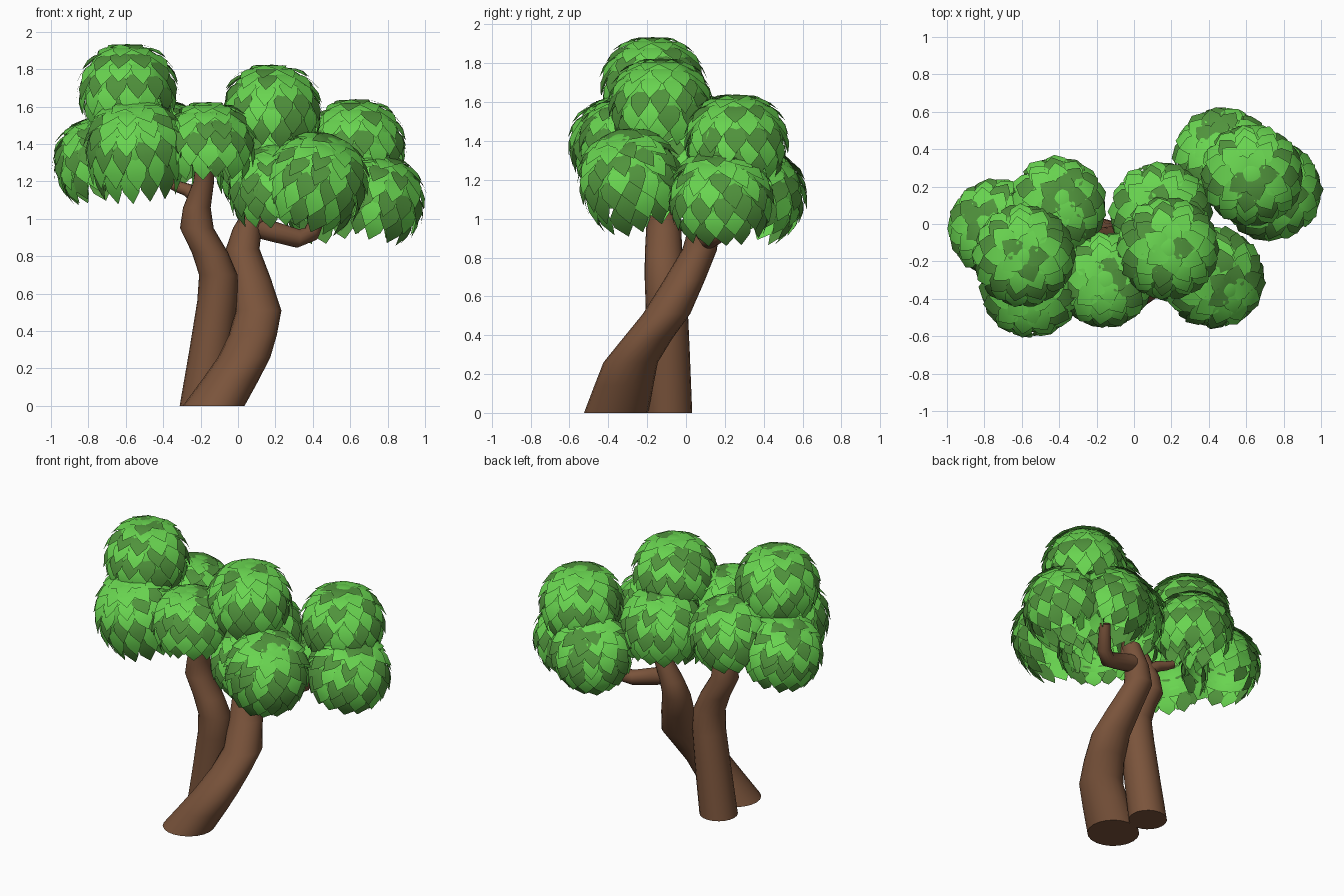
import bpy, bmesh, math, random
from mathutils import Vector, Matrix

random.seed(4)
cube = bpy.data.objects.get("Cube")
if cube:
    bpy.data.objects.remove(cube, do_unlink=True)


def material(name, rgb):
    m = bpy.data.materials.new(name)
    m.use_nodes = True
    m.diffuse_color = (*rgb, 1)
    node = next(n for n in m.node_tree.nodes if n.type == 'BSDF_PRINCIPLED')
    node.inputs["Base Color"].default_value = (*rgb, 1)
    return m


light = material("light green", (0.14, 0.66, 0.08))
dark = material("dark green", (0.08, 0.29, 0.045))
bark = material("bark brown", (0.195, 0.088, 0.044))


def finish(name, bm, mats):
    mesh = bpy.data.meshes.new(name)
    bm.to_mesh(mesh)
    bm.free()
    for m in mats:
        mesh.materials.append(m)
    obj = bpy.data.objects.new(name, mesh)
    bpy.context.collection.objects.link(obj)
    return obj


# Tapered limb through (x, y, z, radius) points; upright limbs use level rings
def limb(name, points, upright, sides=20):
    bm = bmesh.new()
    pos = [Vector(p[:3]) for p in points]
    rings = []
    for i, p in enumerate(points):
        tangent = pos[min(i + 1, len(pos) - 1)] - pos[max(i - 1, 0)]
        if upright:
            tangent = Vector((0, 0, 1))
        turn = Vector((0, 0, 1)).rotation_difference(tangent.normalized())
        ring = []
        for k in range(sides):
            a = math.tau * k / sides
            offset = Vector((math.cos(a), math.sin(a), 0)) * p[3]
            ring.append(bm.verts.new(pos[i] + turn @ offset))
        rings.append(ring)
    for low, high in zip(rings, rings[1:]):
        for k in range(sides):
            n = (k + 1) % sides
            bm.faces.new((low[k], low[n], high[n], high[k])).smooth = True
    bm.faces.new(rings[0][::-1])
    bm.faces.new(rings[-1])
    bmesh.ops.recalc_face_normals(bm, faces=bm.faces[:])
    finish(name, bm, [bark])


# Trunks and branches
limb("front_trunk", [(-.13, -.36, 0, .165), (-.04, -.32, .14, .152), (.033, -.285, .26, .14),
                     (.08, -.2, .38, .128), (.11, -.1, .51, .122), (.07, -.01, .68, .106),
                     (.025, .07, .84, .09), (.05, .09, .95, .077), (.11, .1, 1.08, .06)], True)
limb("back_trunk", [(-.19, -.09, 0, .122), (-.145, -.095, .3, .115), (-.11, -.1, .56, .108),
                    (-.105, -.11, .7, .103), (-.15, -.115, .82, .097), (-.22, -.115, .95, .09),
                    (-.22, -.12, 1.06, .074), (-.185, -.14, 1.19, .056),
                    (-.17, -.2, 1.35, .045)], True)
limb("right_branch", [(.03, .09, .98, .06), (.16, .1, .94, .056), (.32, .12, .895, .05),
                      (.39, .17, .92, .045), (.45, .25, 1.05, .035)], False, 14)
limb("left_branch", [(-.2, -.11, 1.1, .045), (-.27, -.09, 1.155, .035),
                     (-.33, -.08, 1.175, .03), (-.38, -.07, 1.2, .025)], False, 12)
limb("twig", [(.1, .08, .97, .035), (.13, .06, 1.06, .03), (.13, .05, 1.2, .025)], False, 10)

# Leaf outline: distance along the leaf, share of full width, lift off the crown
LEAF = [(0, .4, .97), (.32, 1, 1.02), (.62, .85, 1.06), (1, .03, 1.1)]
LENGTH = .56
# Share of dark leaves in each ring, from the top down
DARK_SHARE = [.6, .15, .4, .3, .85, .3, .5]


def add_leaf(bm, radius, theta, phi, width, index, flare):
    rows = []
    for t, w, lift in LEAF:
        th = theta + t * LENGTH
        out = Vector((math.sin(th) * math.cos(phi), math.sin(th) * math.sin(phi), math.cos(th)))
        across = Vector((-math.sin(phi), math.cos(phi), 0)) * width * w
        centre = out * radius * (lift + flare * t)
        rows.append((bm.verts.new(centre - across), bm.verts.new(centre + across)))
    for a, b in zip(rows, rows[1:]):
        face = bm.faces.new((a[0], b[0], b[1], a[1]))
        face.material_index = index
        face.smooth = True


# Open rounded crown covered in overlapping rings of pointed leaves
def crown(name, centre, axis, radius=.24, skirt=1):
    bm = bmesh.new()
    bmesh.ops.create_uvsphere(bm, u_segments=24, v_segments=14, radius=radius)
    under = [f for f in bm.faces if f.calc_center_median().z < -.25 * radius]
    bmesh.ops.delete(bm, geom=under, context='FACES')
    for f in bm.faces:
        f.smooth = True
    for ring, share in enumerate(DARK_SHARE):
        theta = .04 + .29 * ring
        count = 5 if ring == 0 else round(4 + 10 * math.sin(min(theta + .2, 1.57)))
        for k in range(count):
            phi = math.tau * (k + .5 * (ring % 2)) / count + random.uniform(-.06, .06)
            flare = -.03 if ring == 0 else random.uniform(0, .04) + .012 * ring
            add_leaf(bm, radius, theta + random.uniform(-.04, .04), phi,
                     random.uniform(.052, .063), int(random.random() < share), flare)
    for v in bm.verts:
        if v.co.z < 0:
            v.co.z *= skirt
    tilt = Vector((0, 0, 1)).rotation_difference(Vector(axis).normalized()).to_matrix().to_4x4()
    bm.transform(Matrix.Translation(centre) @ tilt)
    finish(name, bm, [light, dark])


crown("top_crown", (-.59, -.17, 1.695), (0, 0, 1))
crown("middle_crown", (.18, -.13, 1.585), (0, 0, 1))
crown("front_crown", (-.155, -.3, 1.4), (0, 0, 1), .225)
crown("front_outer_crown", (-.55, -.34, 1.39), (-.1, -.3, 1), .24, 1.3)
crown("outer_crown", (-.735, -.02, 1.315), (-.3, .1, 1), .23)
crown("back_crown", (-.41, .1, 1.4), (.1, .2, 1), .23)
crown("centre_low_crown", (.14, .06, 1.3), (-.1, .1, 1))
crown("front_inner_crown", (.19, -.16, 1.17), (-.1, -.2, 1), .22)
crown("front_low_crown", (.43, -.29, 1.21), (.4, -.3, 1), .24, 1.15)
crown("far_high_crown", (.63, .26, 1.4), (0, 0, 1))
crown("far_low_crown", (.735, .18, 1.11), (.35, -.1, 1))
crown("far_back_crown", (.475, .36, 1.13), (-.2, .4, 1), .235)
